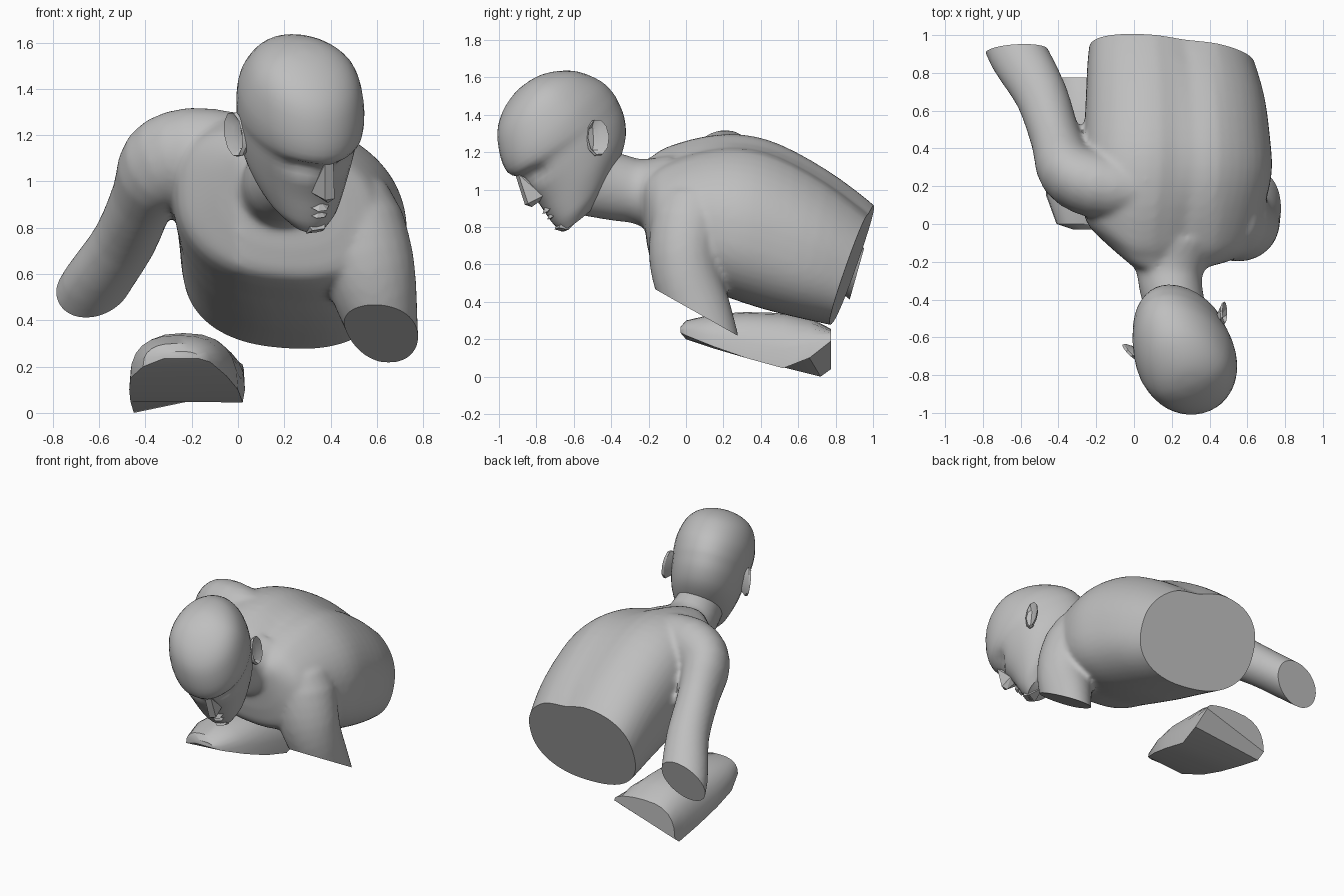
import bpy, bmesh, math
from mathutils import Vector

if "Cube" in bpy.data.objects:
    bpy.data.objects.remove(bpy.data.objects["Cube"])

grey = bpy.data.materials.new("stone grey")
grey.diffuse_color = (0.52, 0.52, 0.52, 1)
grey.use_nodes = True
grey.node_tree.nodes["Principled BSDF"].inputs["Base Color"].default_value = grey.diffuse_color


def select(obs):
    bpy.ops.object.select_all(action='DESELECT')
    for ob in obs:
        ob.select_set(True)
    bpy.context.view_layer.objects.active = obs[0]


def finish(name, bm, angle=40):
    bmesh.ops.recalc_face_normals(bm, faces=bm.faces)
    me = bpy.data.meshes.new(name)
    bm.to_mesh(me)
    bm.free()
    me.materials.append(grey)
    ob = bpy.data.objects.new(name, me)
    bpy.context.collection.objects.link(ob)
    select([ob])
    if angle:
        bpy.ops.object.shade_smooth_by_angle(angle=math.radians(angle))
    return ob


def spline(rows, steps):
    """Catmull-Rom between parameter rows."""
    out = []
    for i in range(len(rows) - 1):
        p = [rows[max(i - 1, 0)], rows[i], rows[i + 1], rows[min(i + 2, len(rows) - 1)]]
        for s in range(steps):
            t = s / steps
            out.append([0.5 * (2 * b + (c - a) * t + (2 * a - 5 * b + 4 * c - d) * t * t
                               + (3 * b - a - 3 * c + d) * t ** 3) for a, b, c, d in zip(*p)])
    return out + [list(rows[-1])]


def loft(name, rings, angle=40):
    bm = bmesh.new()
    vr = [[bm.verts.new(p) for p in ring] for ring in rings]
    n = len(vr[0])
    for a, b in zip(vr, vr[1:]):
        for i in range(n):
            bm.faces.new((a[i], a[(i + 1) % n], b[(i + 1) % n], b[i]))
    bm.faces.new(vr[0])
    bm.faces.new(vr[-1])
    return finish(name, bm, angle)


def power(v, e):
    return math.copysign(abs(v) ** e, v)


def tube(name, rows, ref, steps=3, n=24):
    """Rows are x, y, z, side radius, other radius."""
    rows = spline(rows, steps)
    pts = [Vector(r[:3]) for r in rows]
    rings = []
    for i, r in enumerate(rows):
        d = pts[min(i + 1, len(pts) - 1)] - pts[max(i - 1, 0)]
        side = d.cross(Vector(ref)).normalized()
        up = side.cross(d).normalized()
        rings.append([pts[i] + side * r[3] * math.cos(2 * math.pi * k / n)
                      + up * r[4] * math.sin(2 * math.pi * k / n) for k in range(n)])
    return loft(name, rings, 0)


# Torso: top y, bottom y, left x, right x, bottom z, top z
body = [(-.24, -.22, .00, .38, .80, 1.14), (-.18, -.20, -.15, .52, .67, 1.165),
        (-.10, -.15, -.26, .62, .57, 1.21), (.10, .08, -.28, .69, .485, 1.265),
        (.30, .25, -.275, .73, .42, 1.275), (.50, .42, -.265, .72, .365, 1.225),
        (.75, .60, -.255, .69, .32, 1.09), (.97, .78, -.245, .63, .28, .93),
        (1.15, .95, -.22, .57, .24, .77)]
rings = []
for yt, yb, xl, xr, zb, zt in spline(body, 3):
    ring = []
    for k in range(48):
        a = 2 * math.pi * k / 48
        c, s = power(math.cos(a), .85), power(math.sin(a), .85)
        x = (xl + xr) / 2 + c * (xr - xl) / 2
        z = (zb + zt) / 2 + s * (zt - zb) / 2 - (.15 + .05 * s) * c * (xr - xl) / 2
        if s > 0:  # groove along the spine
            z -= .04 * max(0, 1 - abs(x - .28) / .16)
        y = yb + (yt - yb) * (s + 1) / 2
        y += .6 * max(0, -x) * min(1, max(0, (.35 - y) / .4))  # left shoulder set back
        ring.append((x, y, z))
    rings.append(ring)
torso = loft("upper_body", rings, 0)

# Arms and neck
arm_l = tube("raised_arm", [(.02, .18, 1.09, .17, .20), (-.20, .21, 1.115, .18, .205),
                            (-.345, .28, 1.06, .165, .195), (-.41, .44, .93, .135, .16),
                            (-.49, .68, .745, .14, .135), (-.615, .90, .56, .155, .13),
                            (-.69, 1.06, .43, .145, .13)], (0, 0, 1))
arm_r = tube("lowered_arm", [(.36, .06, .92, .18, .19), (.50, .03, .865, .19, .205),
                             (.55, -.005, .68, .205, .195), (.59, .01, .52, .185, .185),
                             (.63, .07, .34, .15, .175), (.66, .13, .15, .13, .165)], (0, 1, 0))
neck = tube("neck", [(.25, -.54, 1.05, .15, .19), (.20, -.36, 1.01, .165, .18),
                     (.19, -.25, .99, .18, .175), (.20, -.10, .97, .25, .22)], (0, 0, 1))

# Blend them into one skin
select([torso, arm_l, arm_r, neck])
bpy.ops.object.join()
mod = torso.modifiers.new("skin", 'REMESH')
mod.mode = 'VOXEL'
mod.voxel_size = .016
mod = torso.modifiers.new("soften", 'SMOOTH')
mod.factor = .5
mod.iterations = 10
skin = bpy.data.meshes.new_from_object(
    torso.evaluated_get(bpy.context.evaluated_depsgraph_get()))
bpy.data.objects.remove(torso)
bm = bmesh.new()
bm.from_mesh(skin)

# Flat cuts through the waist and both arms
for point, normal, inside in (
        ((.15, .78, .28), (.06, .945, -.325), lambda c: c.x > -.33 and c.y > .6),
        ((-.65, .9, .5), (0, .96, -.27), lambda c: c.x < -.34 and c.y > .6),
        ((.63, .07, .335), (0, -.49, -.87), lambda c: c.x > .3 and c.y < .4 and c.z < .6)):
    faces = [f for f in bm.faces if inside(f.calc_center_median())]
    geom = set(faces)
    for f in faces:
        geom.update(f.edges)
        geom.update(f.verts)
    bmesh.ops.bisect_plane(bm, geom=list(geom), plane_co=point, plane_no=normal,
                           clear_outer=True)
    bmesh.ops.holes_fill(bm, edges=[e for e in bm.edges if e.is_boundary], sides=0)
finish("upper_body", bm, 40)

# Head frame: forward, side and up
O = Vector((.228, -.57, 1.245))
F = Vector((.39, -.715, -.574)).normalized()
R = Vector((.88, .44, .185))
R = (R - F * R.dot(F)).normalized()
U = F.cross(R)


def head(r, f, u):
    return O + R * r + F * f + U * u


# Head: height, back, front, half width
skull = [(.432, .03, .06, .015), (.42, -.05, .14, .10), (.38, -.14, .245, .18),
         (.31, -.23, .335, .232), (.20, -.30, .40, .26), (.11, -.318, .42, .26),
         (.05, -.312, .39, .25), (-.03, -.29, .385, .24), (-.12, -.23, .38, .22),
         (-.20, -.12, .385, .185), (-.26, .02, .385, .145), (-.31, .16, .375, .085)]
rings = []
for u, b, f, w in spline(skull, 3):
    ring = []
    for k in range(40):
        a = 2 * math.pi * k / 40
        x, y = w * math.cos(a), (b + f) / 2 + (f - b) / 2 * math.sin(a)
        x *= 1 + .1 * min(0, math.sin(a))  # narrower at the back
        if y > .2:  # eye sockets
            y -= .04 * max(0, 1 - abs(abs(x) - .10) / .08) * max(0, 1 - abs(u - .035) / .06)
        ring.append(head(x, y, u))
    rings.append(ring)
loft("head", rings, 35)


def wedge(name, points):
    bm = bmesh.new()
    vs = [bm.verts.new(head(*p)) for p in points]
    bmesh.ops.convex_hull(bm, input=vs)
    return finish(name, bm, 0)


# Face
wedge("nose", [(-.02, .40, .08), (.02, .40, .08), (-.022, .455, -.075), (.022, .455, -.075),
               (-.05, .37, -.09), (.05, .37, -.09), (0, .44, -.105), (0, .35, -.11),
               (0, .34, .06)])
for name, u, out in (("upper_lip", -.165, .405), ("lower_lip", -.205, .40)):
    wedge(name, [(-.07, .34, u), (.07, .34, u), (-.02, out, u - .008), (.02, out, u - .008),
                 (0, .37, u + .022), (0, .37, u - .022)])
wedge("chin", [(-.05, .34, -.25), (.05, .34, -.25), (-.03, .395, -.28), (.03, .395, -.28),
               (-.04, .36, -.32), (.04, .36, -.32), (0, .25, -.315)])

# Ears: flared rim around a hollow, upright
for name, s in (("left_ear", -1), ("right_ear", 1)):
    rings = []
    for size, out, depth in ((.55, .215, .03), (1, .26, .01), (.97, .275, .005), (.6, .245, .02)):
        ring = []
        for k in range(10):
            a = 2 * math.pi * k / 10
            p, q = .055 * size * math.cos(a), .1 * size * math.sin(a)
            ring.append(head(s * (out - .02 * math.cos(a)), depth + .82 * p - .57 * q,
                             .57 * p + .82 * q))
        rings.append(ring)
    loft(name, rings, 25)

# Separate limb piece with flat underside: y, left x, right x, left base z, right base z, top z
limb = [(-.03, -.32, -.17, .235, .235, .265), (0, -.41, -.12, .20, .22, .30),
        (.15, -.465, -.05, .15, .16, .335), (.32, -.47, .0, .10, .10, .345),
        (.52, -.465, .02, .05, .045, .34), (.66, -.46, .03, .015, .10, .315),
        (.775, -.455, .025, .04, .19, .255)]
rings = []
for y, xl, xr, zl, zr, zt in limb:
    ring = []
    for k in range(13):
        a = math.pi * k / 12
        t = (1 + power(math.cos(a), .8)) / 2
        base = zl + (zr - zl) * t
        ring.append((xl + (xr - xl) * t, y, base + (zt - base) * math.sin(a) ** .8))
    rings.append(ring)
rings[-2][-1] = (-.45, .72, 0)
loft("limb_piece", rings, 35)
